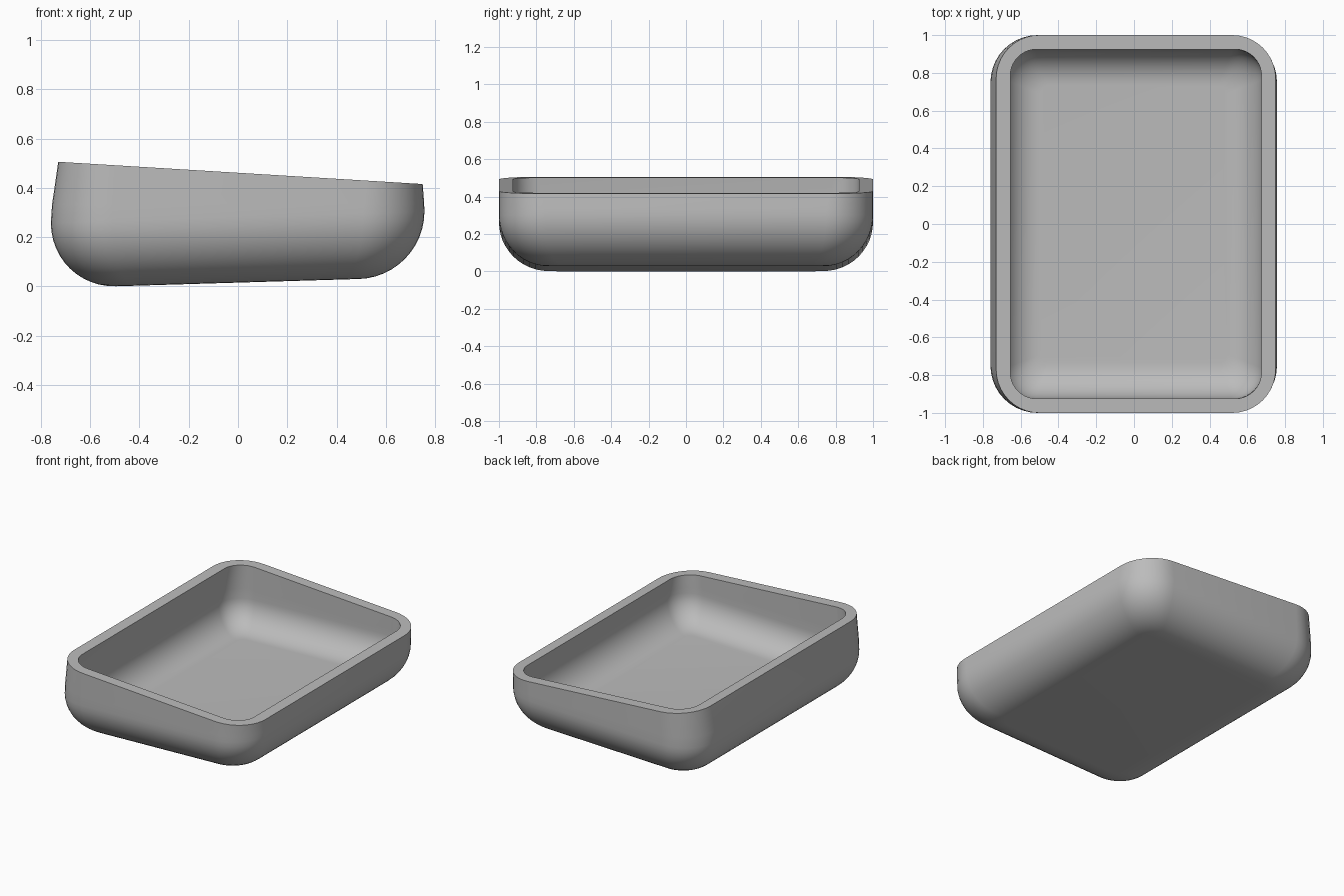
import bpy, bmesh, math

cube = bpy.data.objects.get("Cube")
if cube:
    bpy.data.objects.remove(cube, do_unlink=True)

CORNER_STEPS = 10
FILLET_STEPS = 12


def base_z(x):
    return 0.015 + 0.03 * x


def rim_z(x):
    return 0.461 - 0.061 * x


def ring(bm, left, right, half_y, radius, height):
    """One rounded rectangle whose height follows a sloping plane."""
    verts = []
    for i, (sx, sy) in enumerate([(1, 1), (-1, 1), (-1, -1), (1, -1)]):
        cx = right - radius if sx > 0 else left + radius
        cy = sy * (half_y - radius)
        for k in range(CORNER_STEPS + 1):
            a = math.radians(90) * (i + k / CORNER_STEPS)
            x = cx + radius * math.cos(a)
            verts.append(bm.verts.new((x, cy + radius * math.sin(a), height(x))))
    return verts


def shell(bm, wall, fillet, corner):
    """Rings from the floor edge, up the round fillet, to the leaning rim."""
    rings = []
    for k in range(FILLET_STEPS + 1):
        t = math.radians(90) * k / FILLET_STEPS
        inset = wall + fillet * (1 - math.sin(t))
        rise = wall + fillet * (1 - math.cos(t))
        r = corner - 0.7 * (inset - wall) * corner / fillet
        rings.append(ring(bm, -0.76 + inset, 0.757 - inset, 1 - inset, r,
                          lambda x: base_z(x) + rise))
    # Upper wall leans inward, more on the tall side
    top = wall + fillet
    for f in (0.3, 1.0):
        lean = f ** 1.5
        rings.append(ring(bm, -0.76 + wall + 0.03 * lean, 0.757 - wall - 0.007 * lean,
                          1 - wall, corner - 0.02 * lean,
                          lambda x: (1 - f) * (base_z(x) + top) + f * rim_z(x)))
    return rings


# Tray body: outer shell, flat rim and inner basin
bm = bmesh.new()
outer = shell(bm, 0.0, 0.265, 0.25)
inner = shell(bm, 0.075, 0.19, 0.16)
rings = outer + inner[::-1]
for a, b in zip(rings, rings[1:]):
    for i in range(len(a)):
        j = (i + 1) % len(a)
        bm.faces.new((a[i], a[j], b[j], b[i]))
bm.faces.new(outer[0][::-1])
bm.faces.new(inner[0])
bmesh.ops.recalc_face_normals(bm, faces=bm.faces)
mesh = bpy.data.meshes.new("tray")
bm.to_mesh(mesh)
bm.free()
tray = bpy.data.objects.new("tray", mesh)
bpy.context.collection.objects.link(tray)

# Plain grey material
grey = bpy.data.materials.new("light grey")
grey.use_nodes = True
grey.diffuse_color = (0.5, 0.5, 0.5, 1)
grey.node_tree.nodes["Principled BSDF"].inputs["Base Color"].default_value = (0.5, 0.5, 0.5, 1)
mesh.materials.append(grey)

# Smooth body with a crisp rim
bpy.ops.object.select_all(action='DESELECT')
tray.select_set(True)
bpy.context.view_layer.objects.active = tray
bpy.ops.object.shade_smooth_by_angle(angle=math.radians(35))
